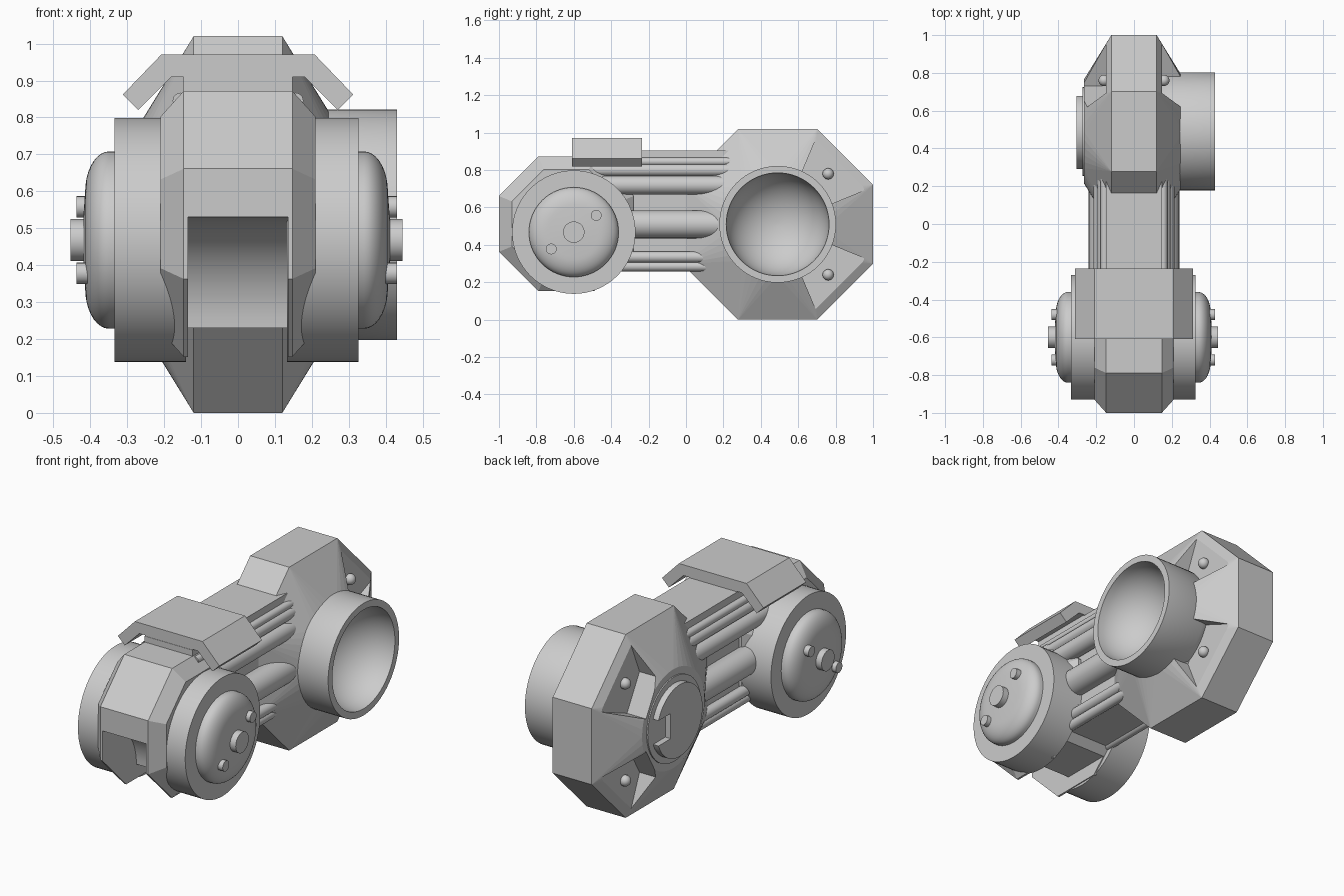
import bpy, bmesh, math
from mathutils import Vector

if "Cube" in bpy.data.objects:
    bpy.data.objects.remove(bpy.data.objects["Cube"], do_unlink=True)

grey = bpy.data.materials.new("plain grey")
grey.use_nodes = True
grey.diffuse_color = (0.6, 0.6, 0.6, 1)
grey.node_tree.nodes["Principled BSDF"].inputs["Base Color"].default_value = (0.6, 0.6, 0.6, 1)


def finish(name, bm, smooth=False):
    bmesh.ops.recalc_face_normals(bm, faces=bm.faces)
    mesh = bpy.data.meshes.new(name)
    bm.to_mesh(mesh)
    bm.free()
    mesh.materials.append(grey)
    ob = bpy.data.objects.new(name, mesh)
    bpy.context.collection.objects.link(ob)
    bpy.ops.object.select_all(action='DESELECT')
    ob.select_set(True)
    bpy.context.view_layer.objects.active = ob
    if smooth:
        bpy.ops.object.shade_smooth_by_angle(angle=math.radians(35))
    return ob


def ring(x, y, z, r, n, turn=0.0):
    """Points of a polygon around an axis along x."""
    return [Vector((x, y + r * math.cos(turn + math.tau * i / n),
                    z + r * math.sin(turn + math.tau * i / n))) for i in range(n)]


def octagon(x, y, z, apothem):
    return ring(x, y, z, apothem / math.cos(math.pi / 8), 8, math.pi / 8)


def hull(name, points):
    bm = bmesh.new()
    for p in points:
        bm.verts.new(p)
    bmesh.ops.convex_hull(bm, input=bm.verts)
    bmesh.ops.dissolve_limit(bm, angle_limit=0.01, verts=bm.verts, edges=bm.edges)
    return finish(name, bm)


def lathe(name, y, z, profile, n=48):
    """Turn (x, radius) points around an axis along x."""
    bm = bmesh.new()
    loops = [[bm.verts.new(p) for p in ring(x, y, z, r, n)] for x, r in profile]
    for a, b in zip(loops, loops[1:]):
        for i in range(n):
            j = (i + 1) % n
            bm.faces.new((a[i], a[j], b[j], b[i]))
    bm.faces.new(loops[0])
    bm.faces.new(loops[-1])
    return finish(name, bm, True)


def prism(name, outline, x0, x1):
    """Push a (y, z) outline along x."""
    bm = bmesh.new()
    face = bm.faces.new([bm.verts.new((x0, y, z)) for y, z in outline])
    out = bmesh.ops.extrude_face_region(bm, geom=[face])
    bmesh.ops.translate(bm, vec=(x1 - x0, 0, 0),
                        verts=[v for v in out["geom"] if isinstance(v, bmesh.types.BMVert)])
    return finish(name, bm)


def box(name, x0, x1, y0, y1, z0, z1):
    return prism(name, [(y0, z0), (y1, z0), (y1, z1), (y0, z1)], x0, x1)


def cut(ob, cutter):
    cutter.hide_render = True
    mod = ob.modifiers.new("cut", 'BOOLEAN')
    mod.operation = 'DIFFERENCE'
    mod.solver = 'EXACT'
    mod.object = cutter
    bpy.context.view_layer.objects.active = ob
    bpy.ops.object.modifier_apply(modifier=mod.name)
    bpy.data.objects.remove(cutter, do_unlink=True)


# Rear octagonal housing, tapering to a round collar on each side
RY, RZ = 0.49, 0.51
points = []
for s in (-1, 1):
    points += octagon(s * 0.12, RY, RZ, 0.51)
    points += ring(s * 0.265, RY, RZ, 0.275, 40)
housing = hull("rear_housing", points)

# Wedge pockets with a rivet in each back corner
for s in (-1, 1):
    for up in (-1, 1):
        wedge = [(0.62, 0.27), (0.75, 0.48), (0.75, 0.53), (0.62, 0.3)]
        wedge = [(0.63, 0.30), (0.73, 0.52), (0.77, 0.61)]
        wedge = [(0.62, 0.79), (0.73, 0.60), (1.07, 0.74), (0.73, 1.05)]
        wedge = [(y, RZ + up * (z - RZ)) for y, z in wedge]
        cut(housing, prism("pocket_cutter", wedge, s * 0.148, s * 0.4))
        bm = bmesh.new()
        bmesh.ops.create_uvsphere(bm, u_segments=16, v_segments=10, radius=0.03)
        bmesh.ops.translate(bm, verts=bm.verts, vec=(s * 0.158, 0.76, RZ + up * 0.27))
        finish("pocket_rivet", bm, True)

# Open bowl socket on the left side
cut(housing, lathe("bowl_cutter", RY, RZ, [(0.14, 0.28), (0.5, 0.28)]))
bowl = [(0.43 - 0.25 * math.sin(t), 0.275 * math.cos(t))
        for t in [math.radians(a) for a in range(0, 90, 8)]]
lathe("bowl_socket", RY, RZ, [(0.13, 0.29), (0.18, 0.312), (0.43, 0.312)] + bowl, 64)

# Notched disc on the right side
disc = lathe("side_disc", RY, RZ, [(-0.2, 0.2), (-0.305, 0.2)])
cut(disc, box("notch_cutter", -0.35, -0.26, 0.57, 0.75, 0.44, 0.58))
lathe("disc_collar", RY, RZ, [(-0.2, 0.235), (-0.272, 0.235)])

# Arm core and the rods along it
box("arm_core", -0.13, 0.13, -0.6, 0.3, 0.27, 0.88)
box("arm_top", -0.148, 0.148, -0.61, 0.25, 0.83, 0.905)
for s in (-1, 1):
    for x, z, r in [(0.155, 0.845, 0.022), (0.16, 0.80, 0.033), (0.165, 0.72, 0.05),
                    (0.165, 0.51, 0.075), (0.15, 0.335, 0.03), (0.14, 0.285, 0.027)]:
        bm = bmesh.new()
        bmesh.ops.create_cone(bm, cap_ends=True, segments=24, radius1=r, radius2=r, depth=0.85)
        for v in bm.verts:
            v.co = Vector((s * x + v.co.x, v.co.z - 0.175, z + v.co.y))
        finish("arm_rod", bm, True)

# Front chamfered body with a scooped slot underneath
FY, FZ = -0.64, 0.512
points = []
for s in (-1, 1):
    points += octagon(s * 0.147, FY, FZ, 0.36) + octagon(s * 0.21, FY, FZ, 0.29)
body = hull("front_body", points)
cut(body, lathe("scoop_cutter", -1.0, 0.23, [(-0.135, 0.3), (0.135, 0.3)], 64))
cut(body, box("slot_cutter", -0.135, 0.135, -1.2, 0.0, 0.0, 0.23))

# Wheels with domed caps, centre bosses and pins
WY, WZ = -0.6, 0.468
dome = [(0.345 + 0.065 * math.sin(t), 0.13 + 0.11 * math.cos(t))
        for t in [math.radians(a) for a in range(0, 91, 10)]]
for s in (-1, 1):
    def side(profile):
        return [(s * x - 0.004, r) for x, r in profile]
    lathe("wheel", WY, WZ, side([(0.137, 0.33), (0.33, 0.33)]), 64)
    lathe("wheel_cap", WY, WZ, side([(0.3, 0.24)] + dome + [(0.415, 0.06)]), 64)
    lathe("wheel_boss", WY, WZ, side([(0.38, 0.057), (0.45, 0.057)]), 32)
    for d in (-1, 1):
        lathe("wheel_pin", WY + d * 0.12, WZ + d * 0.09,
              side([(0.36, 0.029), (0.434, 0.029)]), 20)

# Folded canopy plate
bm = bmesh.new()
half = [(0.18, 0.91), (0.27, 0.82), (0.312, 0.862), (0.208, 0.97)]
outline = half + [(-x, z) for x, z in reversed(half)]
face = bm.faces.new([bm.verts.new((x, -0.61, z)) for x, z in outline])
out = bmesh.ops.extrude_face_region(bm, geom=[face])
bmesh.ops.translate(bm, vec=(0, 0.375, 0),
                    verts=[v for v in out["geom"] if isinstance(v, bmesh.types.BMVert)])
finish("canopy", bm)
box("canopy_mount", -0.147, 0.147, -0.608, -0.24, 0.86, 0.92)
